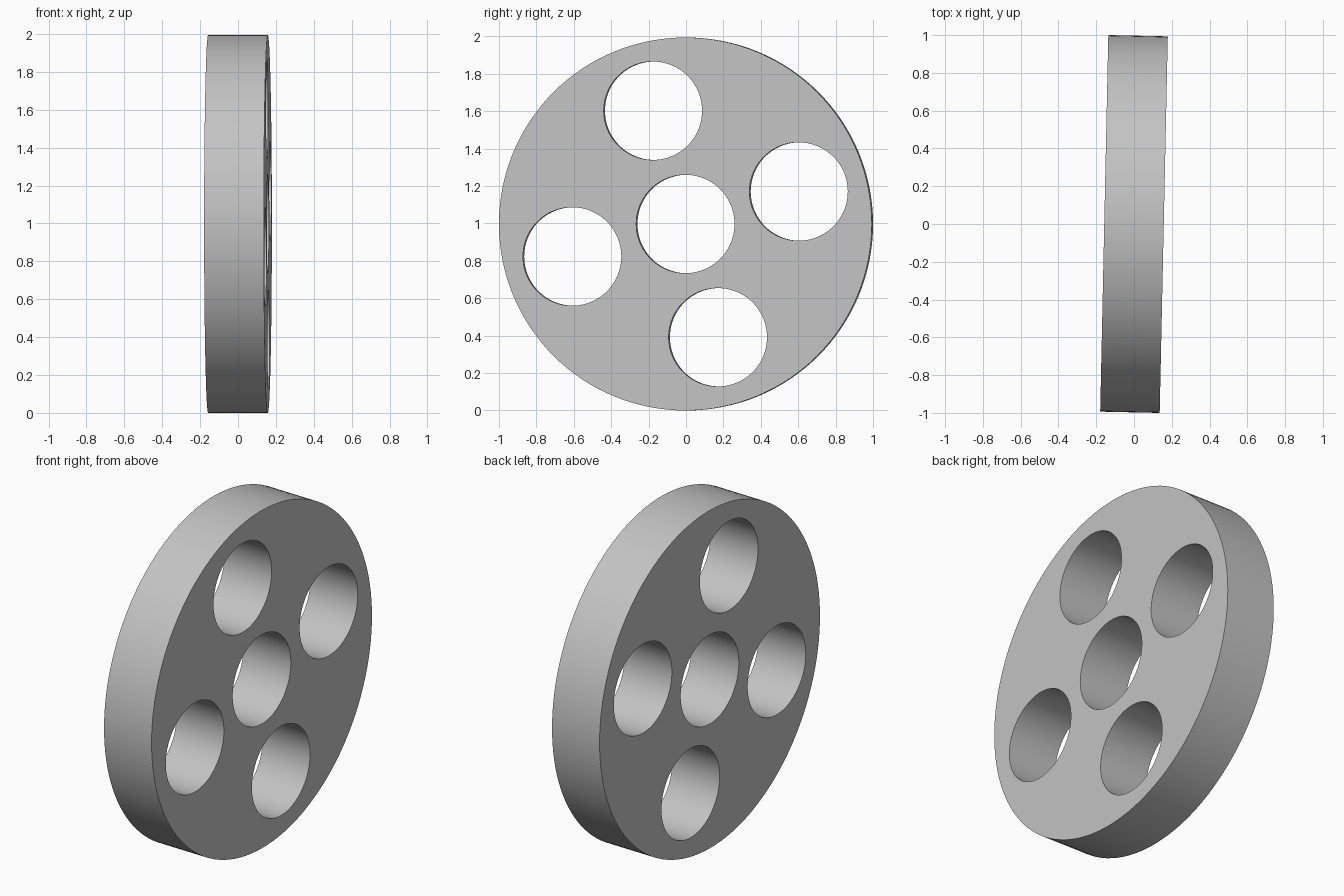
import bpy
import math
from mathutils import Matrix, Vector

cube = bpy.data.objects.get("Cube")
if cube:
    bpy.data.objects.remove(cube, do_unlink=True)

RADIUS, THICKNESS = 0.997, 0.315
HOLE_RADIUS, HOLE_CIRCLE = 0.263, 0.63
HOLE_TURN = math.radians(16)
YAW = -0.0215

# Plain grey finish
grey = bpy.data.materials.new("plain_grey")
grey.use_nodes = True
colour = (0.55, 0.55, 0.55, 1)
grey.diffuse_color = colour
grey.node_tree.nodes["Principled BSDF"].inputs["Base Color"].default_value = colour

# Every cylinder lies along x, then the whole wheel is yawed slightly
placement = Matrix.Translation((0, 0, RADIUS)) @ Matrix.Rotation(YAW, 4, "Z")


def cylinder(name, radius, depth, y=0, z=0, sides=96):
    bpy.ops.mesh.primitive_cylinder_add(vertices=sides, radius=radius, depth=depth)
    obj = bpy.context.object
    obj.name = name
    local = Matrix.Translation((0, y, z)) @ Matrix.Rotation(math.pi / 2, 4, "Y")
    obj.data.transform(placement @ local)
    obj.data.materials.append(grey)
    return obj


# Solid disc
disc = cylinder("wheel_disc", RADIUS, THICKNESS, sides=128)

# Centre bore and four holes around it
centres = [Vector((0, 0))]
for i in range(4):
    angle = HOLE_TURN + i * math.pi / 2
    centres.append(HOLE_CIRCLE * Vector((math.cos(angle), math.sin(angle))))

cutters = []
for i, (y, z) in enumerate(centres):
    cutter = cylinder(f"hole_cutter_{i}", HOLE_RADIUS, THICKNESS * 2, y, z)
    cutter.hide_render = True
    cutters.append(cutter)
    cut = disc.modifiers.new(f"hole_{i}", "BOOLEAN")
    cut.operation = "DIFFERENCE"
    cut.solver = "EXACT"
    cut.object = cutter

# Apply the cuts and discard the cutters
bpy.ops.object.select_all(action="DESELECT")
disc.select_set(True)
bpy.context.view_layer.objects.active = disc
for modifier in list(disc.modifiers):
    bpy.ops.object.modifier_apply(modifier=modifier.name)
for cutter in cutters:
    bpy.data.objects.remove(cutter, do_unlink=True)

# Smooth walls with crisp rims
bpy.ops.object.shade_smooth_by_angle(angle=math.radians(30))
